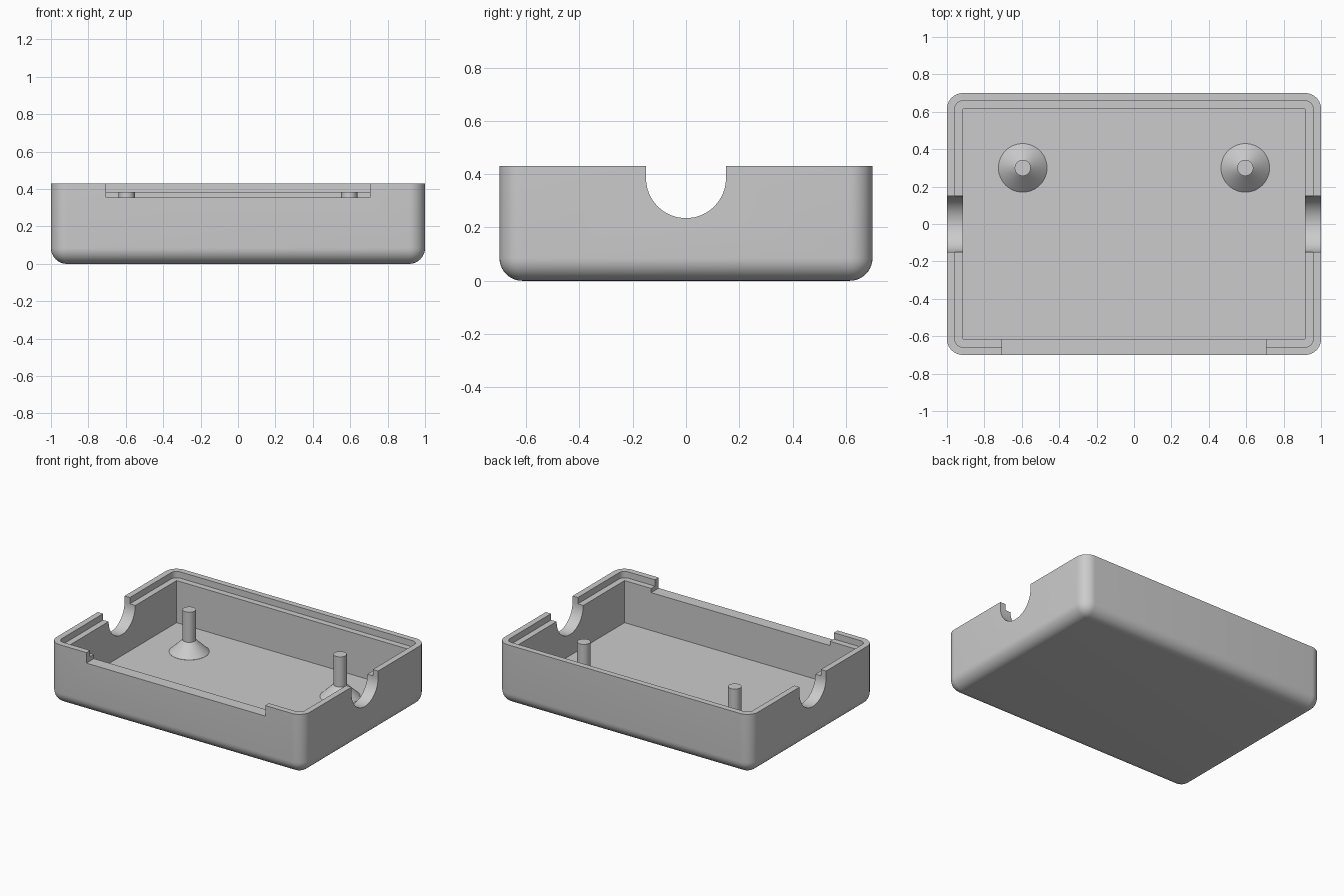
import bpy, bmesh, math
from mathutils import Matrix, Vector

if "Cube" in bpy.data.objects:
    bpy.data.objects.remove(bpy.data.objects["Cube"], do_unlink=True)

W, D, H = 2.0, 1.4, 0.43      # outer size
WALL, LIP = 0.085, 0.042      # wall and floor thickness, lip thickness
LEDGE = 0.385                 # height of the inner ledge

grey = bpy.data.materials.new("plain grey")
grey.use_nodes = True
colour = (0.6, 0.6, 0.6, 1)
grey.diffuse_color = colour
grey.node_tree.nodes["Principled BSDF"].inputs["Base Color"].default_value = colour


def finish(name, bm):
    bmesh.ops.recalc_face_normals(bm, faces=bm.faces[:])
    mesh = bpy.data.meshes.new(name)
    bm.to_mesh(mesh)
    bm.free()
    mesh.materials.append(grey)
    obj = bpy.data.objects.new(name, mesh)
    bpy.context.collection.objects.link(obj)
    return obj


def box(name, lo, hi, radius=0, round_bottom=False):
    """Box between two corners, with optional rounded uprights and bottom."""
    lo, hi = Vector(lo), Vector(hi)
    bm = bmesh.new()
    bmesh.ops.create_cube(bm, size=1, matrix=Matrix.Translation((lo + hi) / 2)
                          @ Matrix.Diagonal((*(hi - lo), 1)))
    if radius:
        def chosen(e):
            a, b = (v.co.z for v in e.verts)
            return abs(a - b) > 1e-4 or (round_bottom and max(a, b) < lo.z + 1e-4)
        bmesh.ops.bevel(bm, geom=[e for e in bm.edges if chosen(e)], offset=radius,
                        segments=10, profile=0.5, affect='EDGES')
    return finish(name, bm)


def select_only(obj):
    bpy.ops.object.select_all(action='DESELECT')
    obj.select_set(True)
    bpy.context.view_layer.objects.active = obj


def cut(target, cutter):
    mod = target.modifiers.new("cut", 'BOOLEAN')
    mod.operation, mod.solver, mod.object = 'DIFFERENCE', 'EXACT', cutter
    select_only(target)
    bpy.ops.object.modifier_apply(modifier=mod.name)
    bpy.data.objects.remove(cutter, do_unlink=True)


def smooth(obj):
    select_only(obj)
    bpy.ops.object.shade_smooth_by_angle(angle=math.radians(30))


# Rounded tray body
tray = box("tray", (-W / 2, -D / 2, 0), (W / 2, D / 2, H), WALL, True)

# Square cavity, then the wider rounded recess that leaves a ledge and lip
x, y = W / 2 - WALL, D / 2 - WALL
cut(tray, box("cavity_cutter", (-x, -y, WALL), (x, y, 0.6)))
x, y = W / 2 - LIP, D / 2 - LIP
cut(tray, box("lip_cutter", (-x, -y, LEDGE), (x, y, 0.6), WALL - LIP))

# Long shallow opening in the front wall
cut(tray, box("front_cutter", (-0.705, -0.9, 0.355), (0.705, -0.5, 0.6)))

# U-shaped cable opening through both end walls
R = 0.15
bm = bmesh.new()
arc = [math.pi * (1 + i / 32) for i in range(33)]
profile = [(R * math.cos(a), LEDGE + R * math.sin(a)) for a in arc]
profile += [(R, 0.6), (-R, 0.6)]
face = bm.faces.new([bm.verts.new((-1.2, py, pz)) for py, pz in profile])
out = bmesh.ops.extrude_face_region(bm, geom=[face])
bmesh.ops.translate(bm, vec=(2.4, 0, 0),
                    verts=[v for v in out["geom"] if isinstance(v, bmesh.types.BMVert)])
cut(tray, finish("end_cutter", bm))
smooth(tray)

# Pegs with flared conical feet, turned from a profile
for side, sx in (("right", -1), ("left", 1)):
    bm = bmesh.new()
    outline = [(0, 0.08), (0.13, 0.08), (0.13, WALL + 0.001),
               (0.043, 0.17), (0.043, LEDGE), (0, LEDGE)]
    verts = [bm.verts.new((r, 0, z)) for r, z in outline]
    edges = [bm.edges.new(pair) for pair in zip(verts, verts[1:])]
    bmesh.ops.spin(bm, geom=verts + edges, cent=(0, 0, 0), axis=(0, 0, 1),
                   angle=2 * math.pi, steps=48)
    bmesh.ops.remove_doubles(bm, verts=bm.verts[:], dist=1e-4)
    peg = finish(side + "_peg", bm)
    peg.location = (sx * 0.595, 0.3, 0)
    smooth(peg)
